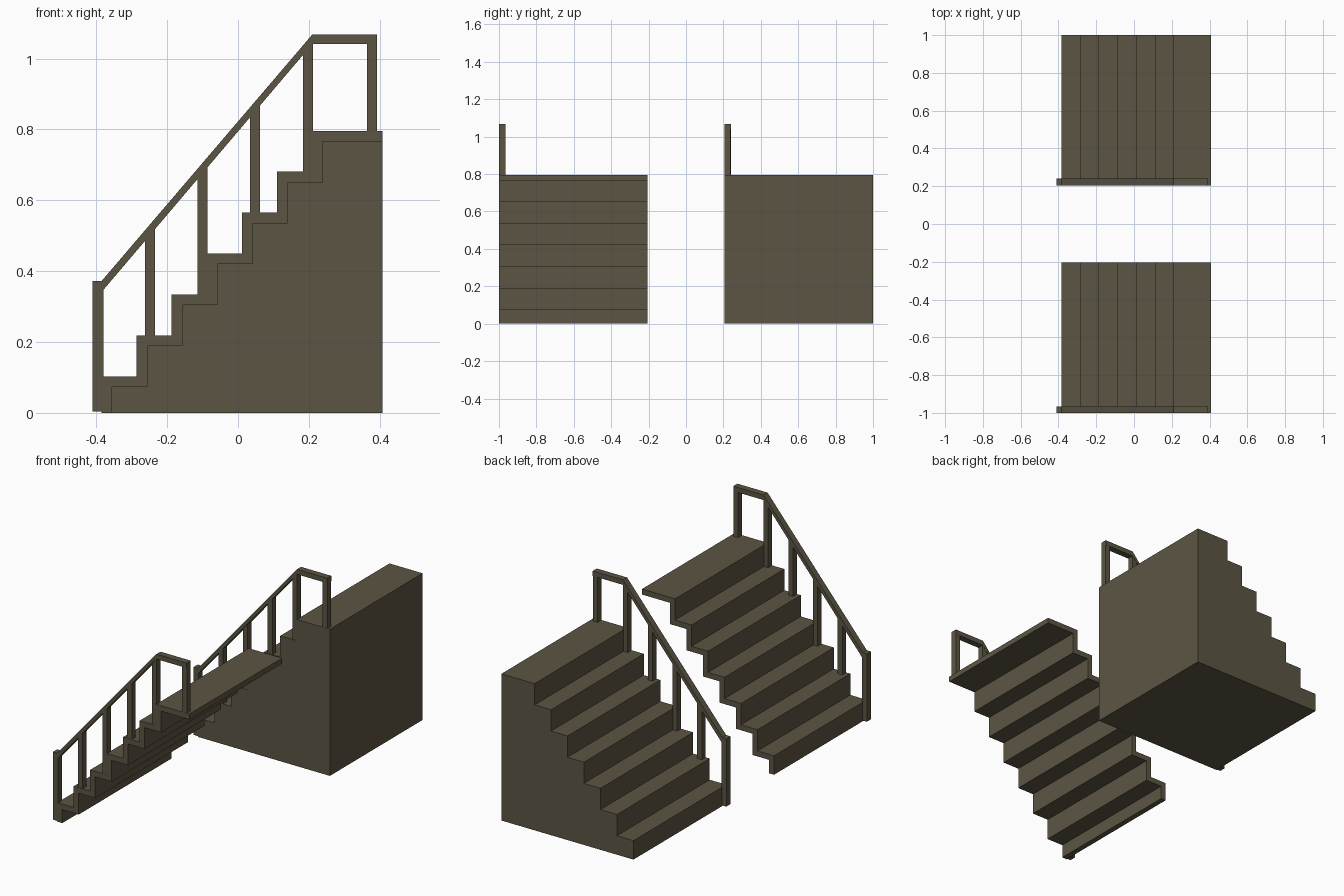
import bpy
import bmesh

if "Cube" in bpy.data.objects:
    bpy.data.objects.remove(bpy.data.objects["Cube"], do_unlink=True)

wood = bpy.data.materials.new("olive_brown_wood")
wood.use_nodes = True
colour = (0.107, 0.091, 0.057, 1)
wood.diffuse_color = colour
wood.node_tree.nodes["Principled BSDF"].inputs["Base Color"].default_value = colour

STEPS = 7
RUN, RISE = 0.099, 0.1155
LEFT, RIGHT = -0.385, 0.408
FIRST = 0.103       # height of the lowest tread
THICK = 0.03        # board thickness
DEPTH = 0.795
RAIL_W = 0.035


def extrude(name, profile, y0, y1):
    """Extrude an x-z outline from y0 to y1."""
    bm = bmesh.new()
    face = bm.faces.new([bm.verts.new((x, y0, z)) for x, z in profile])
    moved = bmesh.ops.extrude_face_region(bm, geom=[face])["geom"]
    verts = [v for v in moved if isinstance(v, bmesh.types.BMVert)]
    bmesh.ops.translate(bm, vec=(0, y1 - y0, 0), verts=verts)
    bmesh.ops.recalc_face_normals(bm, faces=bm.faces)
    mesh = bpy.data.meshes.new(name)
    bm.to_mesh(mesh)
    bm.free()
    mesh.materials.append(wood)
    obj = bpy.data.objects.new(name, mesh)
    bpy.context.collection.objects.link(obj)
    return obj


def zigzag(dx, dz):
    """Step outline from the floor to the back edge, shifted by dx, dz."""
    pts = [(LEFT + dx, 0)]
    for i in range(STEPS):
        z = FIRST + i * RISE + dz
        end = RIGHT if i == STEPS - 1 else LEFT + (i + 1) * RUN + dx
        pts += [(LEFT + i * RUN + dx, z), (end, z)]
    return pts


def rail_top(x):
    return 0.372 + (x + 0.385) * 1.17


def railing(prefix, y):
    y1 = y + RAIL_W
    # Newel post, sloped rail and level rail
    extrude(prefix + "_newel_post",
            [(-0.41, 0.004), (-0.38, 0.004), (-0.38, 0.372), (-0.41, 0.372)], y, y1)
    a, b = -0.385, 0.21
    t = 0.031
    extrude(prefix + "_handrail",
            [(a, rail_top(a)), (b, rail_top(b)), (0.392, rail_top(b)),
             (0.392, rail_top(b) - 0.027), (b, rail_top(b) - 0.027),
             (a, rail_top(a) - t)], y, y1)
    # Balusters standing on their treads
    for n, x in enumerate((-0.262, -0.114, 0.034, 0.183, 0.364)):
        x1 = x + 0.028
        step = min(int((x + 0.014 - LEFT) / RUN), STEPS - 1)
        foot = FIRST + step * RISE - 0.02
        top0, top1 = (min(rail_top(v), rail_top(b)) - 0.01 for v in (x, x1))
        extrude(f"{prefix}_baluster_{n + 1}",
                [(x, foot), (x1, foot), (x1, top1), (x, top0)], y + 0.001, y1 - 0.001)


# Open staircase: folded boards with a stepped underside
extrude("open_stairs", zigzag(0, 0) + zigzag(THICK, -THICK)[::-1], -1, -1 + DEPTH)
railing("open_stairs", -1)

# Solid staircase: the same steps filled down to the floor
extrude("solid_stairs", zigzag(0, 0) + [(RIGHT, 0)], 1 - DEPTH, 1)
railing("solid_stairs", 1 - DEPTH)
